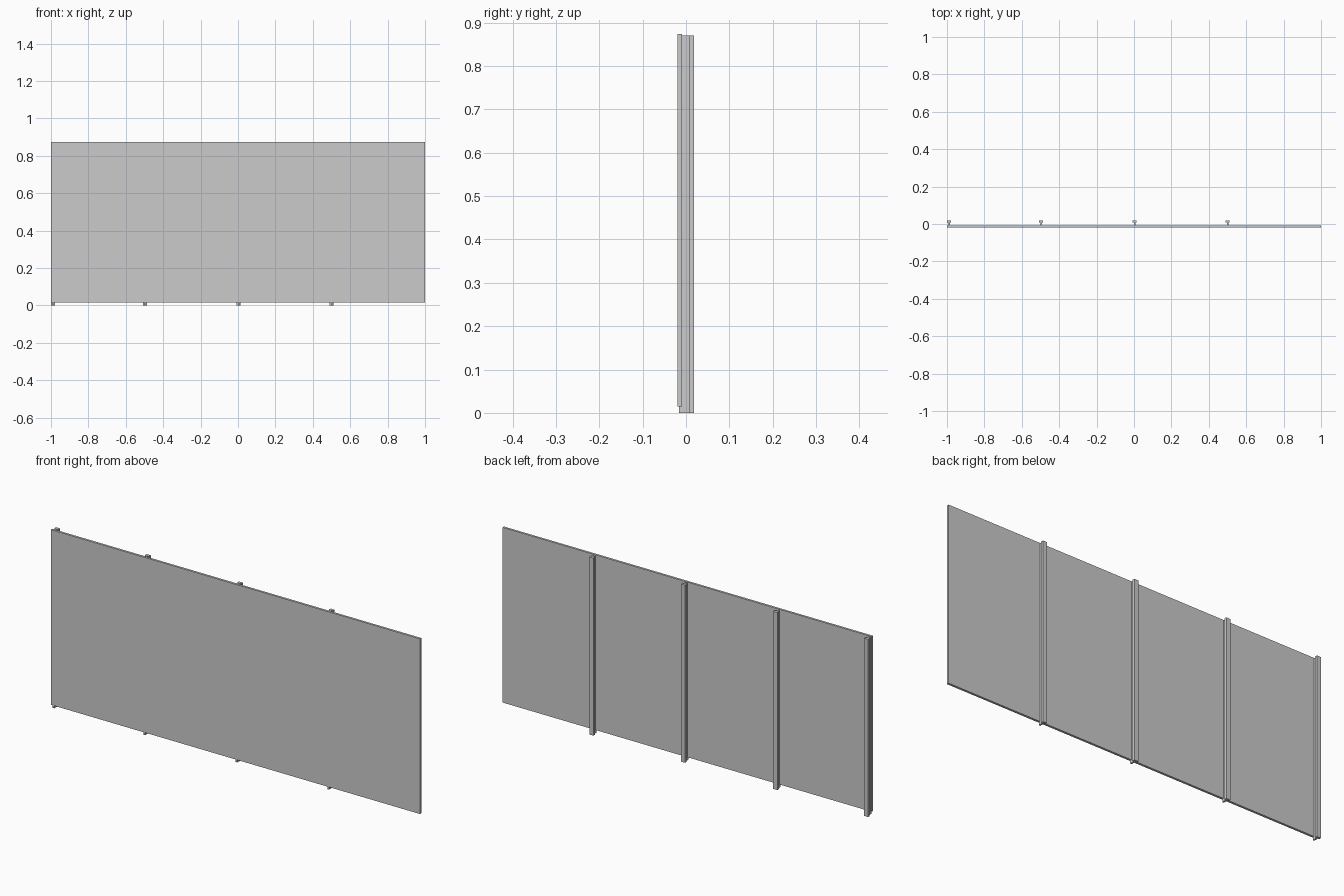
import bpy, bmesh

cube = bpy.data.objects.get("Cube")
if cube:
    bpy.data.objects.remove(cube, do_unlink=True)

grey = bpy.data.materials.new("plain_grey")
grey.use_nodes = True
grey.diffuse_color = (0.6, 0.6, 0.6, 1)
grey.node_tree.nodes["Principled BSDF"].inputs["Base Color"].default_value = (0.6, 0.6, 0.6, 1)


def prism(name, outline, bottom, top):
    """Extrude a closed plan outline upward."""
    bm = bmesh.new()
    face = bm.faces.new([bm.verts.new((x, y, bottom)) for x, y in outline])
    up = bmesh.ops.extrude_face_region(bm, geom=[face])["geom"]
    bmesh.ops.translate(bm, vec=(0, 0, top - bottom),
                        verts=[v for v in up if isinstance(v, bmesh.types.BMVert)])
    bmesh.ops.recalc_face_normals(bm, faces=bm.faces)
    mesh = bpy.data.meshes.new(name)
    bm.to_mesh(mesh)
    bm.free()
    mesh.materials.append(grey)
    obj = bpy.data.objects.new(name, mesh)
    bpy.context.collection.objects.link(obj)
    return obj


def rect(x0, x1, y0, y1):
    return [(x0, y0), (x1, y0), (x1, y1), (x0, y1)]


# Thin wall sheet
prism("wall_panel", rect(-1, 1, -0.02, -0.009), 0.015, 0.873)

# Upright posts: wide back flange on a narrower web behind the sheet
half, web, front, step, back = 0.011, 0.004, -0.016, 0.007, 0.019
right_side = [(web, front), (web, step), (half, step), (half, back)]
section = right_side + [(-x, y) for x, y in reversed(right_side)]
for i, x in enumerate((-0.989, -0.497, 0.003, 0.5)):
    prism(f"post_{i + 1}", [(x + px, py) for px, py in section], 0, 0.87)
